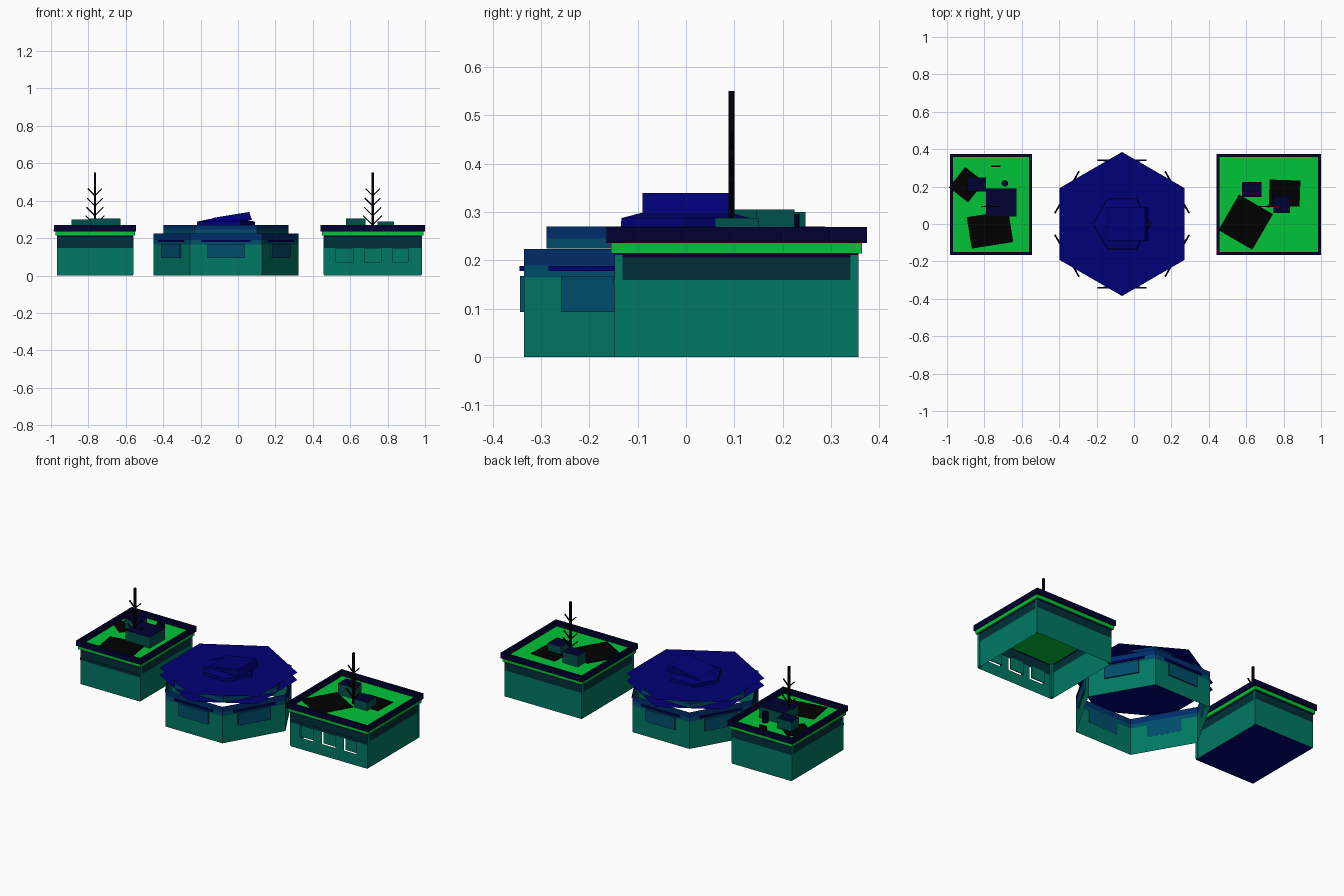
import bpy, bmesh, math
from mathutils import Matrix, Vector

if "Cube" in bpy.data.objects:
    bpy.data.objects.remove(bpy.data.objects["Cube"])


def lin(c):
    c /= 255
    return c / 12.92 if c <= 0.04045 else ((c + 0.055) / 1.055) ** 2.4


def mat(name, r, g, b):
    m = bpy.data.materials.new(name)
    m.diffuse_color = (lin(r), lin(g), lin(b), 1)
    m.use_nodes = True
    m.node_tree.nodes["Principled BSDF"].inputs["Base Color"].default_value = m.diffuse_color
    return m


TEAL = mat("teal", 0, 120, 98)
DARK_TEAL = mat("dark_teal", 0, 47, 56)
MID_TEAL = mat("mid_teal", 0, 82, 76)
GREEN = mat("green", 0, 196, 56)
NAVY = mat("navy", 0, 0, 50)
BLUE = mat("blue", 0, 0, 118)
MID_BLUE = mat("mid_blue", 0, 45, 108)
STEEL = mat("steel_blue", 0, 77, 108)
BLACK = mat("black", 0, 0, 0)


def make(name, bm, *mats):
    me = bpy.data.meshes.new(name)
    bm.to_mesh(me)
    bm.free()
    ob = bpy.data.objects.new(name, me)
    bpy.context.collection.objects.link(ob)
    for m in mats:
        me.materials.append(m)
    return ob


def box(name, c, s, m, rot=0, top=None):
    """Box by centre and size; the upper face may have its own colour."""
    bm = bmesh.new()
    bmesh.ops.create_cube(bm, size=1, matrix=Matrix.Translation(c)
                          @ Matrix.Rotation(rot, 4, 'Z') @ Matrix.Diagonal((*s, 1)))
    if top:
        bm.normal_update()
        for f in bm.faces:
            f.material_index = int(f.normal.z > 0.9)
    return make(name, bm, m, *([top] if top else []))


def rect(x0, x1, y0, y1):
    return [(x0, y0), (x1, y0), (x1, y1), (x0, y1)]


def hexagon(r, turn=0):
    return [(CX + r * math.cos(math.radians(60 * i + turn)),
             r * math.sin(math.radians(60 * i + turn))) for i in range(6)]


def band(name, pts, z0, z1, m, skip=()):
    """Open wall sheet around an outline."""
    bm = bmesh.new()
    lo = [bm.verts.new((x, y, z0)) for x, y in pts]
    hi = [bm.verts.new((x, y, z1)) for x, y in pts]
    n = len(pts)
    for i in range(n):
        if i not in skip:
            j = (i + 1) % n
            bm.faces.new((lo[i], lo[j], hi[j], hi[i]))
    return make(name, bm, m)


def sheet(name, pts, z, m):
    bm = bmesh.new()
    bm.faces.new([bm.verts.new((x, y, z)) for x, y in pts])
    return make(name, bm, m)


def frame(name, x0, x1, y0, y1, z0, z1, w, m):
    """Square ring, used for the roof parapets."""
    bm = bmesh.new()
    rings = []
    for d, z in ((0, z0), (0, z1), (w, z1), (w, z0)):
        rings.append([bm.verts.new((x, y, z)) for x, y in rect(x0 + d, x1 - d, y0 + d, y1 - d)])
    for k in range(4):
        a, b = rings[k], rings[(k + 1) % 4]
        for i in range(4):
            j = (i + 1) % 4
            bm.faces.new((a[i], a[j], b[j], b[i]))
    return make(name, bm, m)


def antenna(side, x, y):
    box(side + "_mast", (x, y, 0.393), (0.012, 0.012, 0.315), BLACK)
    for z, r in ((0.27, 0.05), (0.32, 0.045), (0.372, 0.042), (0.427, 0.038)):
        for s in (-1, 1):
            a = Vector((x, y, z))
            d = Vector((s * r, 0, r))
            bm = bmesh.new()
            bmesh.ops.create_cube(bm, size=1, matrix=Matrix.Translation(a + d / 2)
                                  @ d.to_track_quat('Z', 'Y').to_matrix().to_4x4()
                                  @ Matrix.Diagonal((0.006, 0.006, d.length, 1)))
            make(side + "_mast_branch", bm, BLACK)


# Square buildings
Y0, Y1 = -0.148, 0.357


def building(side, x0, x1, windows):
    outline = rect(x0, x1, Y0, Y1)
    band(side + "_walls", outline, 0, 0.16, TEAL, (0,) if windows else ())
    band(side + "_upper_walls", outline, 0.16, 0.206, DARK_TEAL)
    band(side + "_trim", outline, 0.206, 0.214, NAVY)
    # Posts show on the side walls; the front and back bands run past them
    for x in (x0 + 0.006, x1 - 0.006):
        for y in (Y0 + 0.009, Y1 - 0.009):
            box(side + "_corner_post", (x, y, 0.108), (0.016, 0.016, 0.206), TEAL)
    box(side + "_front_lintel", ((x0 + x1) / 2, Y0 - 0.001, 0.156),
        (x1 - x0, 0.003, 0.016), DARK_TEAL)
    xa, xb = x0 - 0.01, x1 + 0.01
    box(side + "_cornice", ((xa + xb) / 2, (Y0 + Y1) / 2, 0.2255),
        (xb - xa, Y1 - Y0 + 0.015, 0.023), GREEN)
    frame(side + "_parapet", x0 - 0.017, x1 + 0.017, Y0 - 0.017, Y1 + 0.017,
          0.236, 0.269, 0.016, NAVY)
    if windows:
        # Front wall with openings and set-back panes
        bm = bmesh.new()
        xs = [x0] + [v for w in windows for v in w] + [x1]
        zs = (0, 0.07, 0.145, 0.16)
        for i in range(len(xs) - 1):
            for k in range(3):
                if not (k == 1 and i % 2):
                    bm.faces.new([bm.verts.new((x, Y0, z)) for x, z in
                                  rect(xs[i], xs[i + 1], zs[k], zs[k + 1])])
        bmesh.ops.remove_doubles(bm, verts=bm.verts, dist=1e-5)
        make(side + "_front_wall", bm, TEAL)
        for a, b in windows:
            box(side + "_window_pane", ((a + b) / 2, Y0 + 0.015, 0.1075),
                (b - a, 0.006, 0.075), TEAL)


building("left", -0.967, -0.562, ())
building("right", 0.459, 0.982, ((0.525, 0.615), (0.675, 0.765), (0.825, 0.91)))
sheet("left_floor", rect(-0.967, -0.562, Y0, Y1), 0.001, BLUE)

# Roof patches: x, y, width, depth, turn
for x, y, w, d, a in ((-0.895, 0.21, 0.13, 0.14, -38), (-0.77, -0.03, 0.225, 0.17, 9),
                      (0.597, 0.01, 0.21, 0.22, -30), (0.805, 0.165, 0.165, 0.14, -2)):
    box("roof_patch", (x, y, 0.2395), (w, d, 0.005), BLACK, math.radians(a))

# Roof machinery: x, y, width, depth, top
for x, y, w, d, z in ((-0.71, 0.115, 0.165, 0.15, 0.305), (-0.84, 0.21, 0.10, 0.075, 0.30),
                      (0.63, 0.185, 0.105, 0.08, 0.305), (0.79, 0.105, 0.09, 0.09, 0.288)):
    box("roof_unit", (x, y, (z + 0.237) / 2), (w, d, z - 0.237), MID_TEAL, 0, NAVY)
bm = bmesh.new()
bmesh.ops.create_cone(bm, cap_ends=True, segments=10, radius1=0.018, radius2=0.018, depth=0.06,
                      matrix=Matrix.Translation((-0.69, 0.217, 0.266)))
make("roof_pipe", bm, NAVY)
box("roof_vent", (-0.74, 0.31, 0.25), (0.05, 0.008, 0.028), BLACK)
antenna("left", -0.765, 0.094)
antenna("right", 0.72, 0.094)

# Central hexagonal hall
CX = -0.064
wall = hexagon(0.387)
band("hall_walls", wall, 0, 0.165, TEAL)
band("hall_upper_walls", wall, 0.165, 0.19, STEEL)
band("hall_wall_trim", wall, 0.19, 0.224, MID_BLUE)
sheet("hall_lower_roof", hexagon(0.385, 30), 0.225, BLUE)
band("hall_drum_base", hexagon(0.333), 0.225, 0.245, STEEL)
band("hall_drum", hexagon(0.333), 0.245, 0.27, MID_BLUE)
sheet("hall_upper_roof", hexagon(0.385, 30), 0.27, BLUE)

# Windows and headers on the six hall faces
for i in range(6):
    a = math.radians(60 * i + 30)
    for nm, r, w, z0, z1, m in (("hall_window", 0.339, 0.2, 0.093, 0.168, STEEL),
                                ("hall_window_header", 0.34, 0.26, 0.178, 0.189, BLUE)):
        box(nm, (CX + r * math.cos(a), r * math.sin(a), (z0 + z1) / 2),
            (0.009, w, z1 - z0), m, a, NAVY if m is BLUE else None)

# Raised hexagonal mound on the roof
bm = bmesh.new()
rings = [[bm.verts.new((x, y, z)) for x, y in hexagon(r)]
         for r, z in ((0.156, 0.27), (0.154, 0.288), (0.09, 0.302))]
for p, q in zip(rings, rings[1:]):
    for i in range(6):
        j = (i + 1) % 6
        bm.faces.new((p[i], p[j], q[j], q[i]))
bm.faces.new(rings[-1])
make("roof_mound", bm, BLUE)

# Slanted skylight wedge
bm = bmesh.new()
prof = ((-0.15, 0.296), (0.075, 0.296), (0.06, 0.34), (-0.135, 0.308))
ends = [[bm.verts.new((x, y, z)) for x, z in prof] for y in (-0.09, 0.09)]
bm.faces.new(ends[0])
bm.faces.new(ends[1][::-1])
for i in range(4):
    j = (i + 1) % 4
    bm.faces.new((ends[0][j], ends[0][i], ends[1][i], ends[1][j]))
make("roof_wedge", bm, BLUE)
